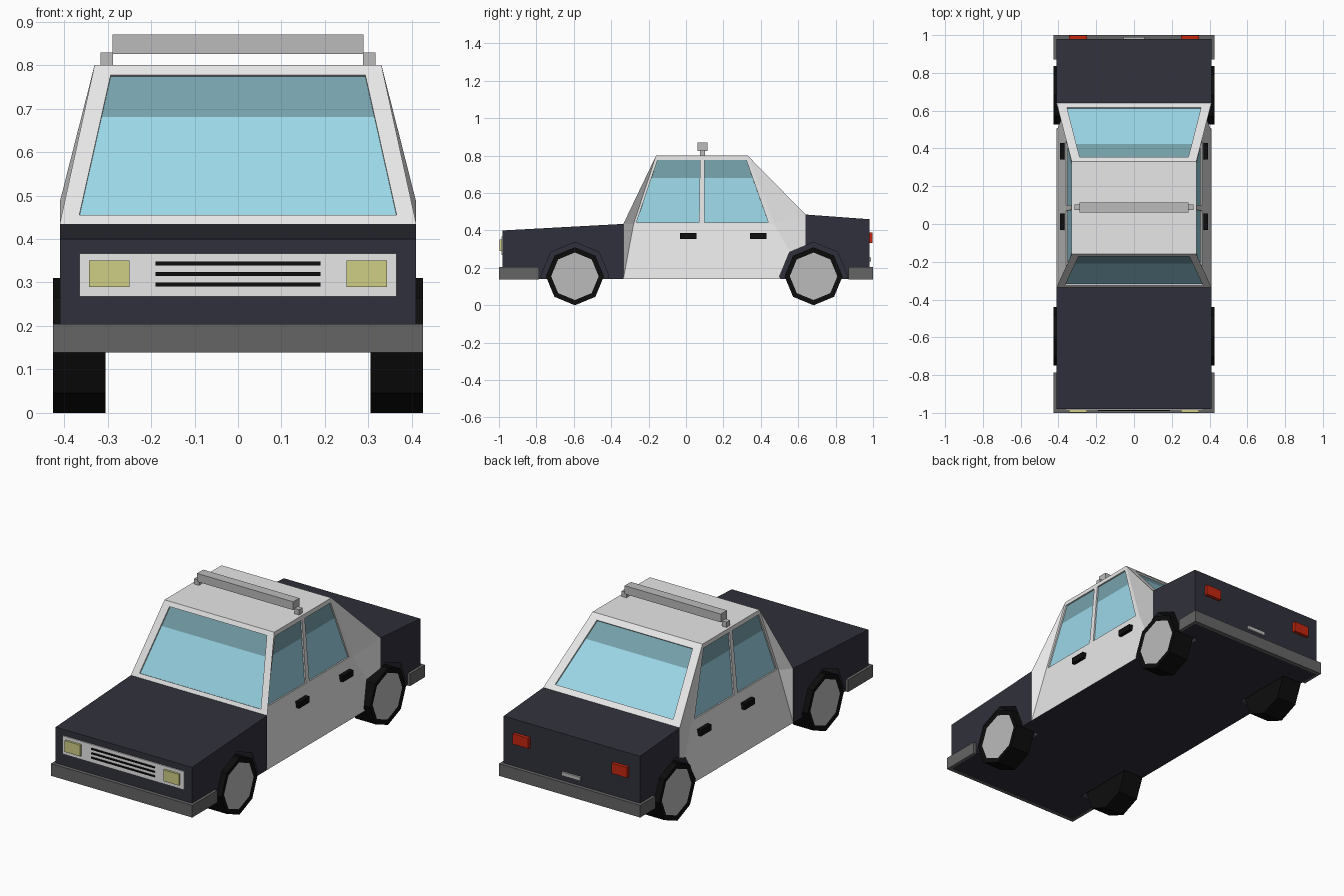
import bpy, bmesh, math
from mathutils import Vector as V

if "Cube" in bpy.data.objects:
    bpy.data.objects.remove(bpy.data.objects["Cube"])


def mat(name, r, g, b):
    m = bpy.data.materials.new(name)
    m.diffuse_color = (r, g, b, 1)
    m.use_nodes = True
    m.node_tree.nodes["Principled BSDF"].inputs["Base Color"].default_value = m.diffuse_color
    return m


NAVY = mat("dark navy paint", 0.03, 0.03, 0.045)
WHITE = mat("white paint", 0.80, 0.80, 0.80)
GLASS = mat("light blue glass", 0.33, 0.68, 0.80)
TINT = mat("tinted glass band", 0.18, 0.36, 0.41)
BLACK = mat("black rubber", 0.004, 0.004, 0.004)
BUMPER = mat("bumper grey", 0.13, 0.13, 0.13)
GREY = mat("light grey metal", 0.50, 0.50, 0.50)
YELLOW = mat("headlight yellow", 0.62, 0.62, 0.24)
RED = mat("tail light red", 0.55, 0.02, 0.005)


def finish(name, bm, *mats):
    bmesh.ops.recalc_face_normals(bm, faces=bm.faces)
    me = bpy.data.meshes.new(name)
    bm.to_mesh(me)
    bm.free()
    for m in mats:
        me.materials.append(m)
    ob = bpy.data.objects.new(name, me)
    bpy.context.collection.objects.link(ob)
    return ob


def prism(bm, pts, a, b):
    """Closed prism of a polygon swept from offset a to offset b."""
    lo = [bm.verts.new(V(p) + V(a)) for p in pts]
    hi = [bm.verts.new(V(p) + V(b)) for p in pts]
    n = len(pts)
    bm.faces.new(lo)
    bm.faces.new(hi)
    for i in range(n):
        bm.faces.new((lo[i], lo[(i + 1) % n], hi[(i + 1) % n], hi[i]))


def box(name, m, x0, x1, y0, y1, z0, z1):
    bm = bmesh.new()
    prism(bm, [(x0, y0, z0), (x1, y0, z0), (x1, y1, z0), (x0, y1, z0)], (0, 0, 0), (0, 0, z1 - z0))
    return finish(name, bm, m)


def mirror_x(p):
    return (-p[0], p[1], p[2])


# Body shell: half described by named points, both sides built together
P = dict(N0=(.41, -.98, .14), N1=(.41, -.98, .40), F0=(.41, -.335, .14), F1=(.41, -.335, .435),
         B1=(.41, -.16, .14), B2=(.41, .48, .14), W1=(.36, -.28, .435), W2=(.36, .47, .435),
         RF=(.33, -.16, .80), RR=(.33, .33, .80), R0=(.41, .64, .14), R1=(.41, .64, .485),
         T0=(.41, .98, .14), T1=(.41, .98, .46))
bm = bmesh.new()
right = {k: bm.verts.new(p) for k, p in P.items()}
left = {k: bm.verts.new(mirror_x(p)) for k, p in P.items()}
for side in (right, left):
    for f in ("N0 F0 F1 N1", "F0 B1 W1", "F0 W1 F1", "F1 W1 RF", "B1 B2 W2 W1", "W1 W2 RR RF",
              "B2 R0 W2", "R0 R1 W2", "R1 RR W2", "R0 T0 T1 R1"):
        bm.faces.new([side[k] for k in f.split()])
ring = "N0 N1 F1 RF RR R1 T1 T0 R0 B2 B1 F0 N0".split()
for a, b in zip(ring, ring[1:]):
    bm.faces.new((right[a], right[b], left[b], left[a]))
body = finish("body", bm, NAVY, WHITE)


# Window outlines lying on the cabin planes
def side_pt(y, z):
    return (.36 - (z - .435) * .03 / .365, y, z)


def front_pt(x, z):
    return (x, -.335 + (z - .435) * .175 / .365, z)


def rear_pt(x, z):
    return (x, .64 - (z - .485) * .31 / .315, z)


windows = {
    "windshield": ([front_pt(-.365, .455), front_pt(.365, .455), front_pt(.293, .777), front_pt(-.293, .777)],
                   V((0, -.365, .175)), .684),
    "rear_window": ([rear_pt(-.355, .508), rear_pt(.355, .508), rear_pt(.288, .775), rear_pt(-.288, .775)],
                    V((0, .315, .31)), .70)}
for nm, q in (("front", [(-.265, .443), (.07, .443), (.075, .777), (-.152, .777)]),
              ("rear", [(.10, .443), (.44, .443), (.322, .777), (.10, .777)])):
    pts = [side_pt(*c) for c in q]
    windows["right_%s_side_window" % nm] = (pts, V((.365, 0, .03)), .682)
    windows["left_%s_side_window" % nm] = ([mirror_x(p) for p in pts], V((-.365, 0, .03)), .682)

# Cutter for window recesses and wheel arches
WHEELS = [(s, y) for s in (-1, 1) for y in (-.594, .682)]
WZ, WR = .155, .155
cut = bmesh.new()
for pts, n, _ in windows.values():
    n.normalize()
    prism(cut, pts, n * -.010, n * .02)
for s, y in WHEELS:
    arch = [(s * .29, y + .182 * math.cos(i * math.pi / 4), WZ + .182 * math.sin(i * math.pi / 4))
            for i in range(8)]
    prism(cut, arch, (0, 0, 0), (s * .2, 0, 0))
cutter = finish("cutter", cut, NAVY, WHITE)
cutter.hide_render = True
mod = body.modifiers.new("cut", 'BOOLEAN')
mod.operation, mod.solver, mod.object = 'DIFFERENCE', 'EXACT', cutter
bpy.context.view_layer.objects.active = body
bpy.ops.object.modifier_apply(modifier="cut")
bpy.data.objects.remove(cutter)

# White doors and cabin; navy nose, tail, floor and wheel arches
for f in body.data.polygons:
    c = f.center
    arch = any(math.hypot(c.y - y, c.z - WZ) < .184 and abs(c.x) < .385 for _, y in WHEELS)
    f.material_index = int(-.336 < c.y < .641 and c.z > .15 and not arch)

# Glass panes with a darker band along the top
for name, (pts, n, zb) in windows.items():
    bm = bmesh.new()
    p = [V(c) - n * .008 for c in pts]
    t = (zb - pts[0][2]) / (pts[3][2] - pts[0][2])
    ml, mr = p[0].lerp(p[3], t), p[1].lerp(p[2], t)
    v = [bm.verts.new(c) for c in (p[0], p[1], mr, ml, p[2], p[3])]
    bm.faces.new((v[0], v[1], v[2], v[3]))
    bm.faces.new((v[3], v[2], v[4], v[5])).material_index = 1
    bm.normal_update()
    for f in bm.faces:
        if f.normal.dot(n) < 0:
            f.normal_flip()
    me = bpy.data.meshes.new(name)
    bm.to_mesh(me)
    bm.free()
    me.materials.append(GLASS)
    me.materials.append(TINT)
    bpy.context.collection.objects.link(bpy.data.objects.new(name, me))

# Eight-sided wheels with an inset hub
for s, y in WHEELS:
    bm = bmesh.new()
    prism(bm, [(s * .305, y + WR * math.cos(i * math.pi / 4), WZ + WR * math.sin(i * math.pi / 4))
               for i in range(8)], (0, 0, 0), (s * .12, 0, 0))
    bmesh.ops.recalc_face_normals(bm, faces=bm.faces)
    cap = max(bm.faces, key=lambda f: s * f.calc_center_median().x)
    bmesh.ops.inset_region(bm, faces=[cap], thickness=.028, depth=-.004)
    cap.material_index = 1
    finish("%s_%s_wheel" % ("right" if s > 0 else "left", "front" if y < 0 else "rear"), bm, BLACK, GREY)

# Wrap-around bumpers
for name, d, end in (("front_bumper", -1, .785), ("rear_bumper", 1, .87)):
    bm = bmesh.new()
    u = [(.425, end), (.425, 1), (-.425, 1), (-.425, end), (-.408, end), (-.408, .978), (.408, .978), (.408, end)]
    prism(bm, [(x, d * y, .139) for x, y in u], (0, 0, 0), (0, 0, .066))
    finish(name, bm, BUMPER)

# Grille, lamps and rear plate
box("grille_panel", WHITE, -.365, .365, -.986, -.979, .268, .367)
for i in range(3):
    box("grille_slat", BLACK, -.19, .19, -.990, -.985, .291 + .024 * i, .300 + .024 * i)
box("rear_plate", GREY, -.055, .055, .979, .99, .235, .255)
for s in (-1, 1):
    x0, x1 = sorted((s * .25, s * .343))
    box("headlight", YELLOW, x0, x1, -.998, -.985, .29, .351)
    box("tail_light", RED, x0, x1, .979, .998, .332, .388)
    # Door handles
    x0, x1 = sorted((s * .365, s * .392))
    for y in (-.033, .342):
        box("door_handle", BLACK, x0, x1, y, y + .088, .353, .386)
    # Roof bar feet
    x0, x1 = sorted((s * .287, s * .316))
    box("roof_bar_foot", GREY, x0, x1, .074, .102, .799, .829)
box("roof_bar", GREY, -.289, .289, .061, .114, .825, .87)
